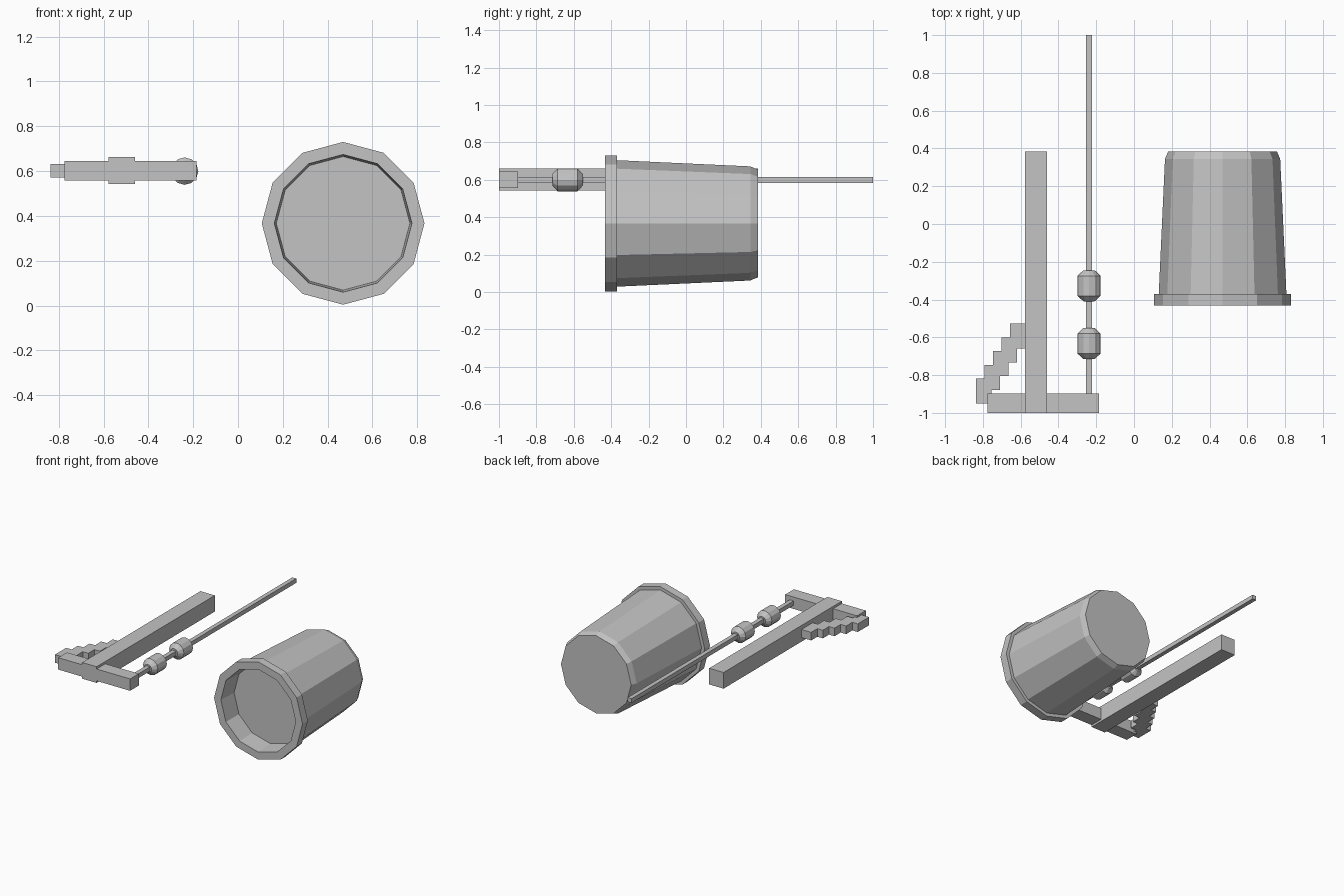
import bpy, bmesh, math

cube = bpy.data.objects.get("Cube")
if cube:
    bpy.data.objects.remove(cube, do_unlink=True)

GREY = (0.55, 0.55, 0.55, 1.0)
grey = bpy.data.materials.new("plain grey")
grey.use_nodes = True
grey.diffuse_color = GREY
grey.node_tree.nodes["Principled BSDF"].inputs["Base Color"].default_value = GREY


def finish(name, bm):
    """Turn a bmesh into a flat-shaded object with outward normals."""
    bmesh.ops.recalc_face_normals(bm, faces=bm.faces)
    mesh = bpy.data.meshes.new(name)
    bm.to_mesh(mesh)
    bm.free()
    mesh.materials.append(grey)
    obj = bpy.data.objects.new(name, mesh)
    bpy.context.collection.objects.link(obj)
    return obj


def box(name, x, y, z):
    """Box from (low, high) ranges on each axis."""
    bm = bmesh.new()
    bmesh.ops.create_cube(bm, size=1)
    for v in bm.verts:
        for i, (low, high) in enumerate((x, y, z)):
            v.co[i] = low if v.co[i] < 0 else high
    return finish(name, bm)


def lathe(name, cx, cz, profile, sides=12):
    """Faceted solid around a y-axis line; profile is (radius, y), capped at both ends."""
    bm = bmesh.new()
    angles = [math.tau * i / sides for i in range(sides)]
    rings = [[bm.verts.new((cx + r * math.cos(a), y, cz + r * math.sin(a)))
              for a in angles] for r, y in profile]
    for a, b in zip(rings, rings[1:]):
        for i in range(sides):
            j = (i + 1) % sides
            bm.faces.new((a[i], a[j], b[j], b[i]))
    bm.faces.new(rings[0])
    bm.faces.new(rings[-1])
    return finish(name, bm)


# Tapered cup lying on its side: recessed floor, rim, wall, chamfered base
lathe("cup", 0.469, 0.367, [
    (0.298, -0.29), (0.307, -0.432), (0.363, -0.432), (0.363, -0.37),
    (0.338, -0.37), (0.305, 0.344), (0.288, 0.384)])

# Frame: long handle and crossbar
box("handle_bar", (-0.578, -0.46), (-1.0, 0.385), (0.542, 0.662))
box("cross_bar", (-0.775, -0.185), (-1.0, -0.898), (0.557, 0.645))

# Thin rod with two beads
ROD_X, ROD_Z = -0.238, 0.6
box("rod", (ROD_X - 0.016, ROD_X + 0.016), (-0.9, 1.0), (ROD_Z - 0.016, ROD_Z + 0.016))
for name, y in (("rear_bead", -0.327), ("front_bead", -0.633)):
    lathe(name, ROD_X, ROD_Z, [(0.03, y - 0.082), (0.061, y - 0.053),
                               (0.061, y + 0.053), (0.03, y + 0.082)])

# Stepped diagonal brace
for i in range(5):
    x, y = -0.837 + 0.045 * i, -0.95 + 0.0725 * i
    box(f"brace_step_{i + 1}", (x, x + 0.082), (y, y + 0.132), (0.572, 0.632))
